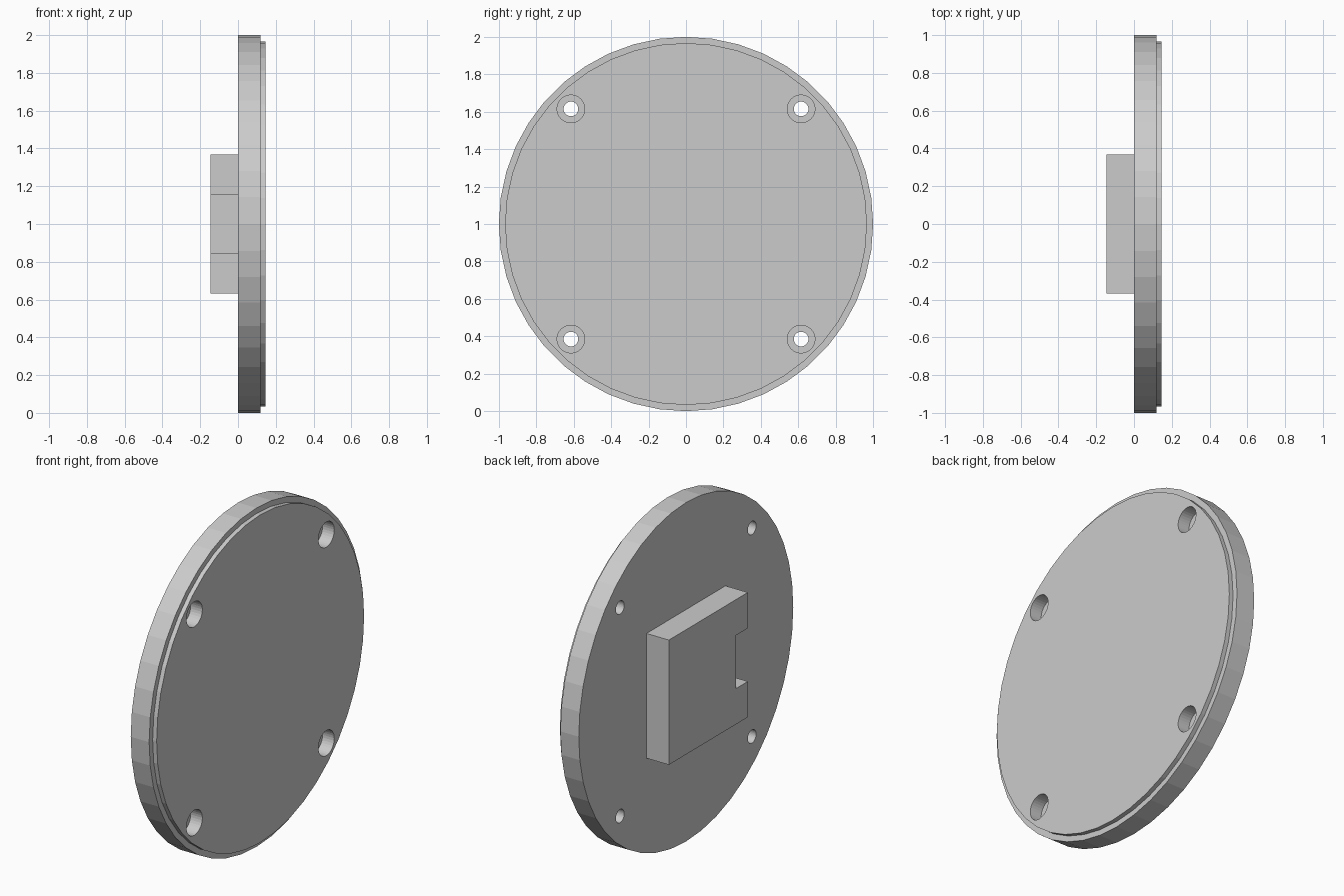
import bpy, bmesh, math

if "Cube" in bpy.data.objects:
    bpy.data.objects.remove(bpy.data.objects["Cube"])

CZ = 1.0  # height of the disc axis


def finish(name, bm):
    bmesh.ops.recalc_face_normals(bm, faces=bm.faces)
    me = bpy.data.meshes.new(name)
    bm.to_mesh(me)
    bm.free()
    ob = bpy.data.objects.new(name, me)
    bpy.context.collection.objects.link(ob)
    return ob


def lathe(bm, profile, sides, y=0.0, z=CZ):
    """Closed solid turned around the x axis from (x, radius) pairs."""
    rings = []
    for x, r in profile:
        rings.append([bm.verts.new((x, y + r * math.cos(i * math.tau / sides),
                                    z + r * math.sin(i * math.tau / sides)))
                      for i in range(sides)])
    for a, b in zip(rings, rings[1:]):
        for i in range(sides):
            j = (i + 1) % sides
            bm.faces.new((a[i], a[j], b[j], b[i]))
    bm.faces.new(rings[0])
    bm.faces.new(rings[-1])


# Disc with a slightly smaller raised front step
bm = bmesh.new()
lathe(bm, [(0, 1), (0.12, 1), (0.12, 0.967), (0.146, 0.967)], 44)
disc = finish("cover_disc", bm)

# Four counterbored screw holes
bm = bmesh.new()
for sy in (-1, 1):
    for sz in (-1, 1):
        lathe(bm, [(-0.1, 0.039), (0.07, 0.039), (0.07, 0.074), (0.3, 0.074)],
              32, sy * 0.615, CZ + sz * 0.615)
cutter = finish("screw_hole_cutter", bm)
cutter.hide_render = True
cutter.hide_set(True)
mod = disc.modifiers.new("screw_holes", 'BOOLEAN')
mod.operation = 'DIFFERENCE'
mod.solver = 'EXACT'
mod.object = cutter

# Square block on the back with a notch in one side
h, n, d = 0.368, 0.157, 0.11
outline = [(-h, -h), (h, -h), (h, h), (-h, h),
           (-h, n), (-h + d, n), (-h + d, -n), (-h, -n)]
bm = bmesh.new()
face = bm.faces.new([bm.verts.new((-0.146, y, CZ + z)) for y, z in outline])
ext = bmesh.ops.extrude_face_region(bm, geom=[face])
bmesh.ops.translate(bm, vec=(0.146, 0, 0),
                    verts=[v for v in ext["geom"] if isinstance(v, bmesh.types.BMVert)])
if not any(f.calc_center_median().x < -0.145 for f in bm.faces):
    bm.faces.new(list(face.verts))
finish("notched_block", bm)
